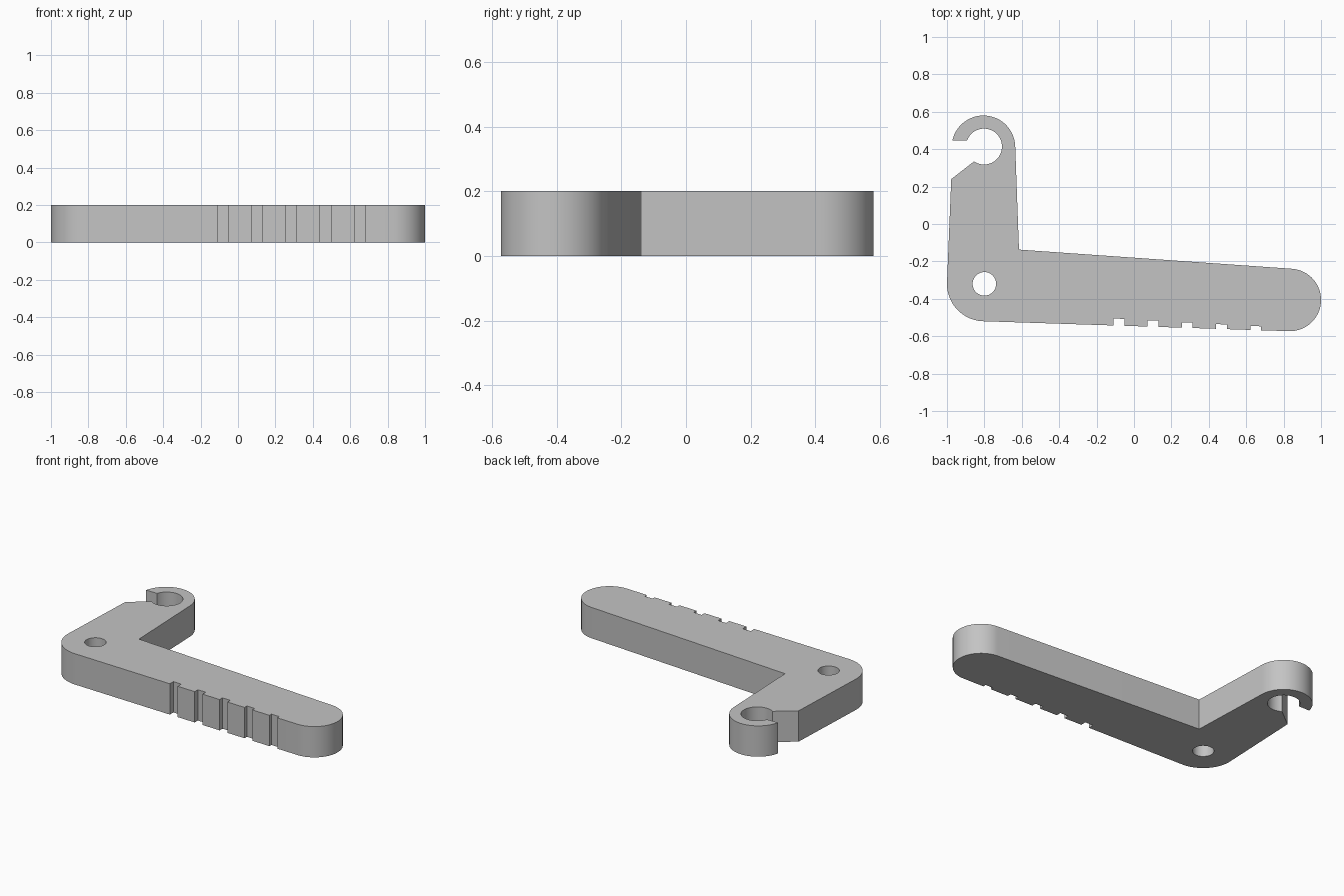
import bpy
import bmesh
from math import cos, sin, radians

cube = bpy.data.objects.get("Cube")
if cube:
    bpy.data.objects.remove(cube, do_unlink=True)

THICKNESS = 0.2


def arc(cx, cy, r, start, end, steps):
    """Points on an arc, angles in degrees."""
    angles = [radians(start + (end - start) * i / steps) for i in range(steps + 1)]
    return [(cx + r * cos(a), cy + r * sin(a)) for a in angles]


def lower_edge(x):
    """Height of the sloping lower edge of the long arm."""
    return -0.52 - 0.0325 * (x + 0.8)


# Outline, counterclockwise from the heel
outline = arc(-0.8, -0.32, 0.2, 180, 268, 24)

# Row of notches that get shallower toward the arm's tip
for i in range(5):
    left = -0.11 + i * 0.183
    right = left + 0.058
    depth = 0.037 - i * 0.004
    outline += [(left, lower_edge(left)), (left, lower_edge(left) + depth),
                (right, lower_edge(right) + depth), (right, lower_edge(right))]

# Rounded arm tip and inner corner
outline += arc(0.833, -0.406, 0.167, 268, 446, 40)
outline.append((-0.615, -0.137))

# Open hook: outer curve, then the inner curve back to the throat
outline += arc(-0.805, 0.41, 0.17, 2, 168, 40)
outline += arc(-0.802, 0.414, 0.096, 161, -124, 48)
outline.append((-0.977, 0.24))

pivot_hole = arc(-0.8, -0.32, 0.063, 0, 350, 35)

# Fill the flat profile around the hole and extrude it
bm = bmesh.new()
edges = []
for loop in (outline, pivot_hole):
    verts = [bm.verts.new((x, y, 0)) for x, y in loop]
    edges += [bm.edges.new((v, verts[(i + 1) % len(verts)]))
              for i, v in enumerate(verts)]
bmesh.ops.triangle_fill(bm, use_beauty=True, use_dissolve=False, edges=edges)
result = bmesh.ops.extrude_face_region(bm, geom=bm.faces[:], use_keep_orig=True)
top = [g for g in result["geom"] if isinstance(g, bmesh.types.BMVert)]
bmesh.ops.translate(bm, vec=(0, 0, THICKNESS), verts=top)
bmesh.ops.recalc_face_normals(bm, faces=bm.faces[:])

mesh = bpy.data.meshes.new("hooked_lever")
bm.to_mesh(mesh)
bm.free()
lever = bpy.data.objects.new("hooked_lever", mesh)
bpy.context.collection.objects.link(lever)

# Plain grey material
grey = bpy.data.materials.new("light_grey")
grey.use_nodes = True
colour = (0.55, 0.55, 0.55, 1)
grey.diffuse_color = colour
for node in grey.node_tree.nodes:
    if node.type == "BSDF_PRINCIPLED":
        node.inputs["Base Color"].default_value = colour
mesh.materials.append(grey)

# Smooth curved walls, crisp edges elsewhere
bpy.ops.object.select_all(action="DESELECT")
lever.select_set(True)
bpy.context.view_layer.objects.active = lever
bpy.ops.object.shade_smooth_by_angle(angle=radians(25))
